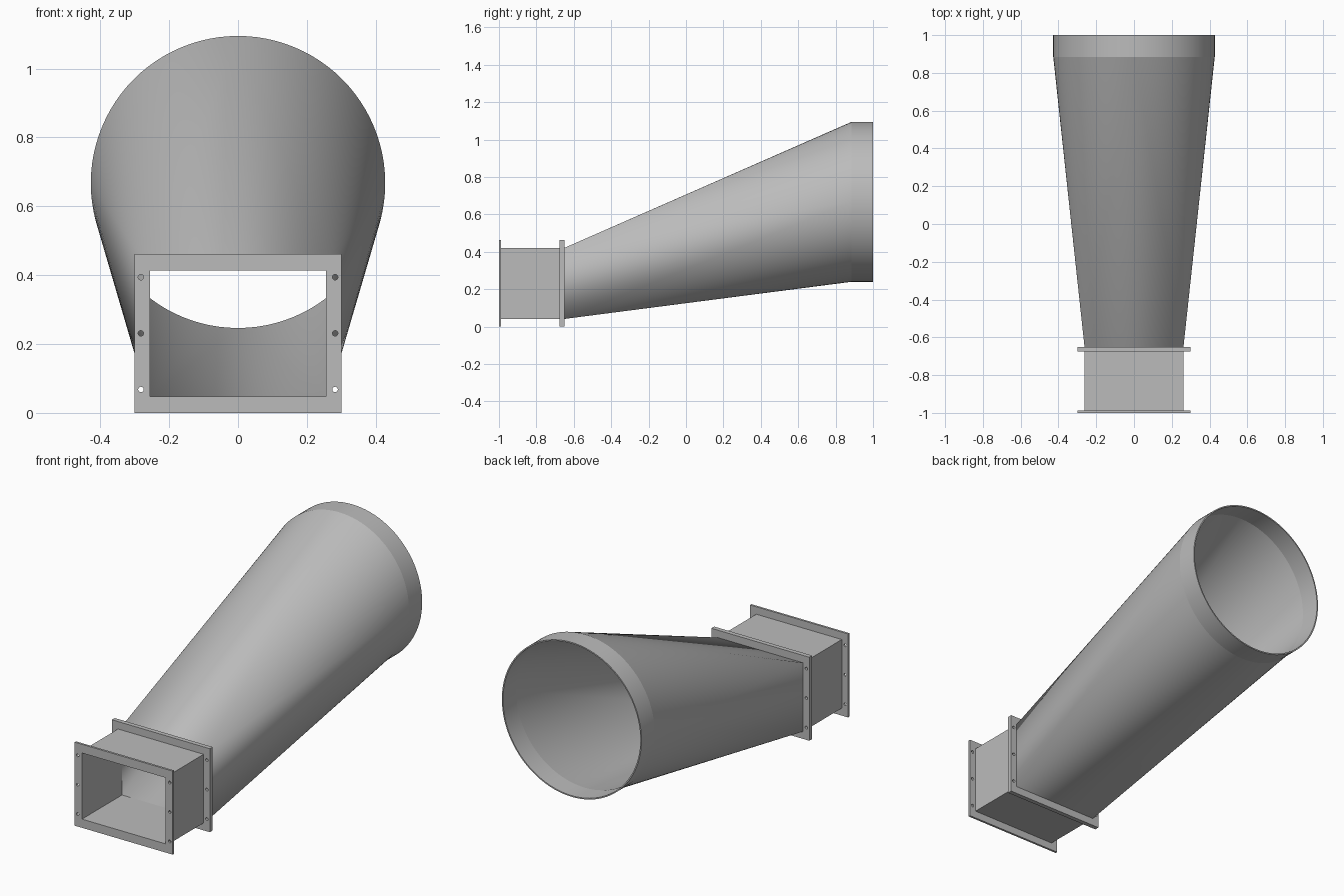
import bpy
import bmesh
from math import sin, cos, pi, radians

cube = bpy.data.objects.get("Cube")
if cube:
    bpy.data.objects.remove(cube)

WALL = 0.007
RECT = (0.262, 0.041, 0.421)      # half width, bottom, top of the duct
RADIUS, CENTRE_Z = 0.4275, 0.667  # round outlet
FLANGE_Y, OUTLET_Y = -0.65, 0.885
SEGMENTS = 96

metal = bpy.data.materials.new("grey sheet metal")
metal.use_nodes = True
metal.diffuse_color = (0.5, 0.5, 0.5, 1)
metal.node_tree.nodes["Principled BSDF"].inputs["Base Color"].default_value = (0.5, 0.5, 0.5, 1)


def rect(half, bottom, top):
    return [(half, top), (-half, top), (-half, bottom), (half, bottom)]


def circle(x, z, r, n):
    return [(x + r * cos(2 * pi * i / n), z + r * sin(2 * pi * i / n)) for i in range(n)]


def finish(name, mesh):
    mesh.materials.clear()
    mesh.materials.append(metal)
    obj = bpy.data.objects.new(name, mesh)
    bpy.context.collection.objects.link(obj)
    bpy.ops.object.select_all(action='DESELECT')
    obj.select_set(True)
    bpy.context.view_layer.objects.active = obj
    bpy.ops.object.shade_smooth_by_angle(angle=radians(30))
    return obj


def extrude_profile(name, loops, y0, y1):
    """Fill nested x-z outlines (inner ones are holes) and extrude along y."""
    curve = bpy.data.curves.new(name, 'CURVE')
    curve.dimensions = '2D'
    curve.fill_mode = 'BOTH'
    curve.extrude = (y1 - y0) / 2
    for loop in loops:
        spline = curve.splines.new('POLY')
        spline.points.add(len(loop) - 1)
        for point, (x, z) in zip(spline.points, loop):
            point.co = (x, z, 0, 1)
        spline.use_cyclic_u = True
    helper = bpy.data.objects.new(name + " outline", curve)
    bpy.context.collection.objects.link(helper)
    bpy.context.view_layer.update()
    mesh = bpy.data.meshes.new_from_object(
        helper.evaluated_get(bpy.context.evaluated_depsgraph_get()))
    bpy.data.objects.remove(helper)
    bm = bmesh.new()
    bm.from_mesh(mesh)
    bmesh.ops.remove_doubles(bm, verts=bm.verts, dist=1e-5)
    for v in bm.verts:
        x, z, depth = v.co
        v.co = (x, (y0 + y1) / 2 + depth, z)
    bmesh.ops.recalc_face_normals(bm, faces=bm.faces)
    bm.to_mesh(mesh)
    bm.free()
    return finish(name, mesh)


def transition_skin(bm, inset, inside):
    """Four corner fans and four flat triangles from rectangle to circle."""
    half, bottom, top = RECT
    corners = [bm.verts.new((x, FLANGE_Y, z))
               for x, z in rect(half - inset, bottom + inset, top - inset)]
    ring = [bm.verts.new((x, OUTLET_Y, z))
            for x, z in circle(0, CENTRE_Z, RADIUS - inset, SEGMENTS)]
    quarter = SEGMENTS // 4
    faces = []
    for q in range(4):
        for i in range(q * quarter, (q + 1) * quarter):
            faces.append((corners[q], ring[(i + 1) % SEGMENTS], ring[i]))
        faces.append((corners[q], corners[(q + 1) % 4], ring[(q + 1) * quarter % SEGMENTS]))
    for face in faces:
        bm.faces.new(face[::-1] if inside else face)
    return corners, ring


# Rectangular inlet duct
half, bottom, top = RECT
extrude_profile("inlet_duct",
                [rect(*RECT), rect(half - WALL, bottom + WALL, top - WALL)],
                -0.99, -0.66)

# Bolted flanges at both ends of the duct
bolt_holes = [circle(x, z, 0.008, 16) for x in (-0.282, 0.282) for z in (0.068, 0.231, 0.394)]
flange_loops = [rect(0.3, 0, 0.462), rect(half - WALL, bottom + WALL, top - WALL)] + bolt_holes
extrude_profile("front_flange", flange_loops, -1, -0.988)
extrude_profile("middle_flange", flange_loops, -0.675, FLANGE_Y)

# Rectangle-to-round transition, with outer and inner skin joined at the ends
bm = bmesh.new()
outer = transition_skin(bm, 0, False)
inner = transition_skin(bm, WALL, True)
for a, b in zip(outer, inner):
    for i in range(len(a)):
        j = (i + 1) % len(a)
        bm.faces.new((a[i], a[j], b[j], b[i]))
bmesh.ops.recalc_face_normals(bm, faces=bm.faces)
mesh = bpy.data.meshes.new("transition")
bm.to_mesh(mesh)
bm.free()
finish("transition", mesh)

# Round outlet collar
extrude_profile("outlet_collar",
                [circle(0, CENTRE_Z, r, SEGMENTS) for r in (RADIUS, RADIUS - WALL)],
                OUTLET_Y, 1)
